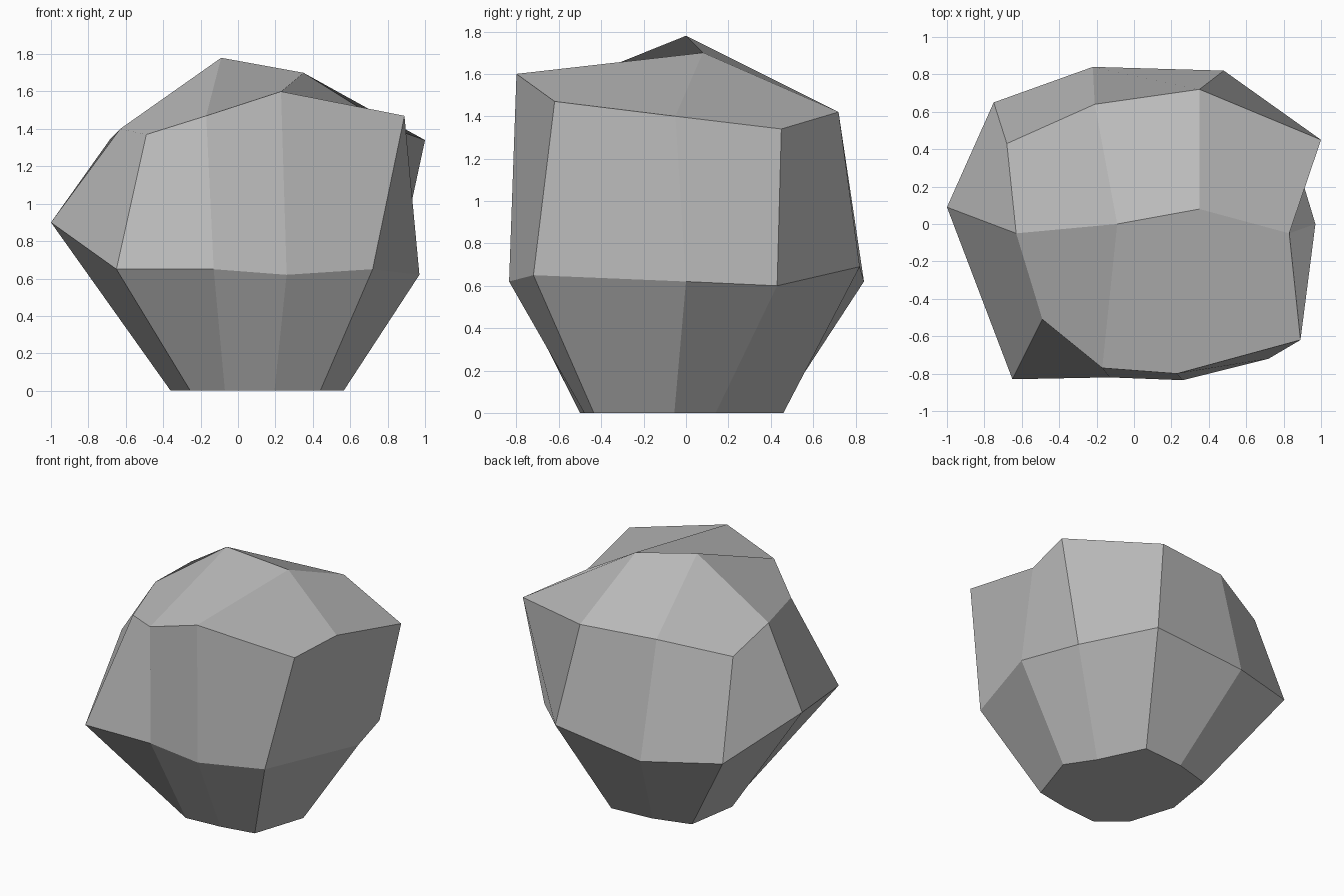
import bpy
import bmesh

# Remove the default cube
cube = bpy.data.objects.get("Cube")
if cube:
    bpy.data.objects.remove(cube, do_unlink=True)


def make_material(name, value):
    material = bpy.data.materials.new(name)
    material.use_nodes = True
    colour = (value, value, value, 1)
    material.diffuse_color = colour
    shader = material.node_tree.nodes["Principled BSDF"]
    shader.inputs["Base Color"].default_value = colour
    return material


def add_ring(bm, points):
    return [bm.verts.new(point) for point in points]


def bridge(bm, lower, upper):
    """Join two rings of equal length with a band of four-sided facets."""
    count = len(lower)
    for i in range(count):
        j = (i + 1) % count
        bm.faces.new((lower[j], upper[j], upper[i], lower[i]))


# Ring outlines, each running anticlockwise from the front left corner
base_outline = [
    (-.255, -.35), (-.07, -.50), (.195, -.48), (.44, -.435), (.565, -.055),
    (.435, .14), (.28, .46), (-.035, .435), (-.30, .36), (-.36, -.02)]
waist_outline = [
    (-.65, -.83, .65), (-.13, -.82, .65), (.26, -.835, .62), (.72, -.72, .65),
    (.97, 0, .62), (.84, .43, .60), (.48, .82, .69), (-.22, .84, .62),
    (-.75, .65, .67), (-1, .09, .90)]
shoulder_outline = [
    (-.49, -.51, 1.37), (-.17, -.77, 1.47), (.23, -.80, 1.60),
    (.89, -.62, 1.47), (.83, -.05, 1.40), (1, .45, 1.34), (.35, .72, 1.42),
    (-.21, .64, 1.43), (-.68, .43, 1.35), (-.63, -.05, 1.40)]

bm = bmesh.new()
base = add_ring(bm, [(x, y, 0) for x, y in base_outline])
waist = add_ring(bm, waist_outline)
shoulder = add_ring(bm, shoulder_outline)

# Flat underside, tapering foot and upright sides
bm.faces.new(base[::-1])
bridge(bm, base, waist)
bridge(bm, waist, shoulder)

# Crown facets meeting at a short ridge
peak = bm.verts.new((-.09, 0, 1.78))
ridge_end = bm.verts.new((.35, .08, 1.70))
a, b, c, d, e, f, g, h, i, j = shoulder
crown = [
    (j, a, b, peak),
    (b, c, ridge_end, peak),
    (c, d, e, ridge_end),
    (ridge_end, e, f, g),
    (peak, ridge_end, g, h),
    (peak, h, i, j)]
for facet in crown:
    bm.faces.new(facet)

bmesh.ops.recalc_face_normals(bm, faces=bm.faces[:])
mesh = bpy.data.meshes.new("boulder")
bm.to_mesh(mesh)
bm.free()

boulder = bpy.data.objects.new("boulder", mesh)
bpy.context.collection.objects.link(boulder)
mesh.materials.append(make_material("stone grey", .5))
